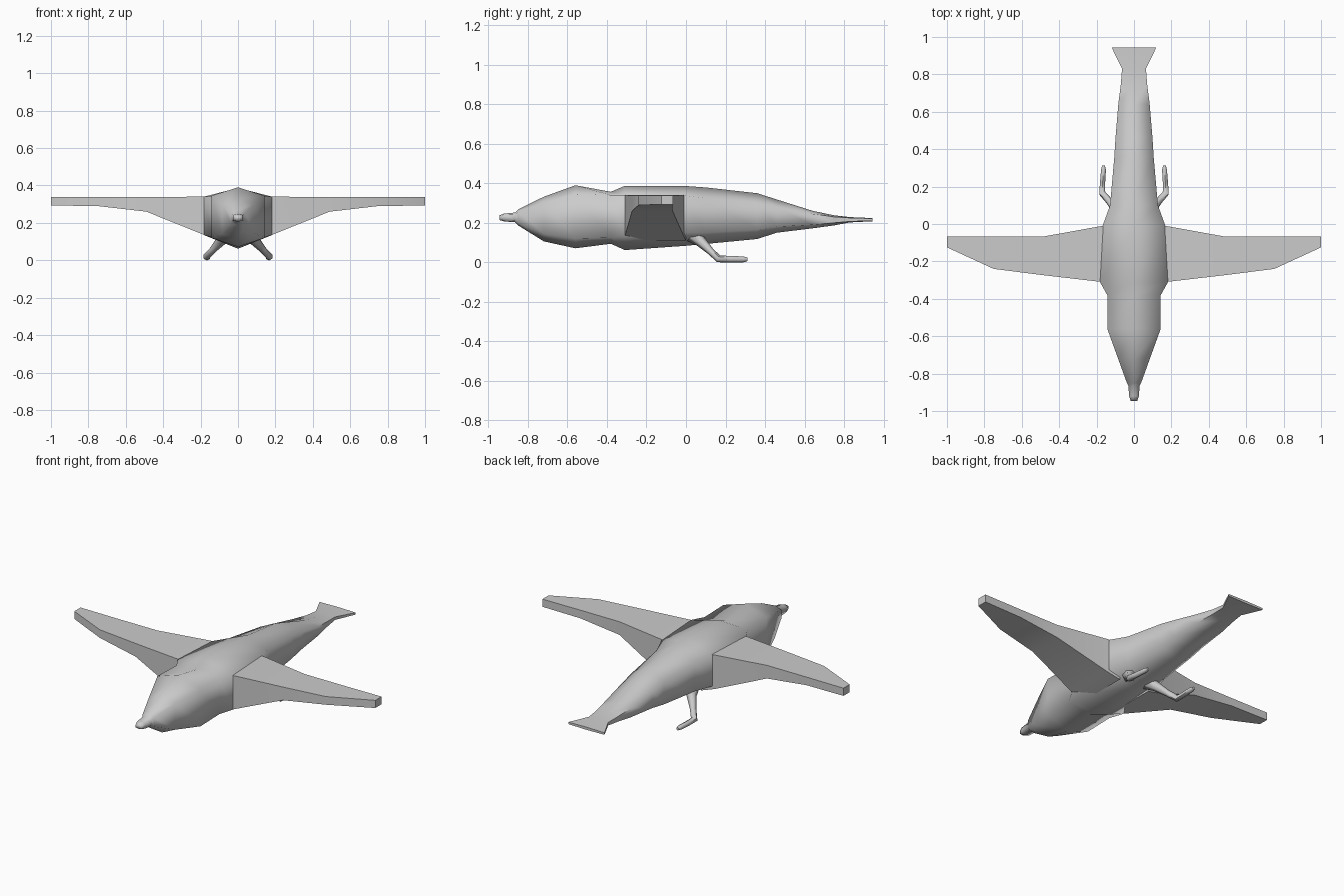
import bpy, bmesh, math
from mathutils import Vector

grey = bpy.data.materials.new("plumage grey")
grey.diffuse_color = (0.6, 0.6, 0.6, 1)


def loft(name, rings, angle=60):
    """Skin a list of equal-length rings and cap both ends."""
    bm = bmesh.new()
    loops = [[bm.verts.new(p) for p in r] for r in rings]
    n = len(rings[0])
    for a, b in zip(loops, loops[1:]):
        for i in range(n):
            j = (i + 1) % n
            bm.faces.new((a[i], a[j], b[j], b[i]))
    bm.faces.new(loops[0])
    bm.faces.new(loops[-1])
    bmesh.ops.recalc_face_normals(bm, faces=bm.faces)
    me = bpy.data.meshes.new(name)
    bm.to_mesh(me)
    bm.free()
    me.materials.append(grey)
    ob = bpy.data.objects.new(name, me)
    bpy.context.collection.objects.link(ob)
    bpy.ops.object.select_all(action='DESELECT')
    ob.select_set(True)
    bpy.context.view_layer.objects.active = ob
    bpy.ops.object.shade_smooth_by_angle(angle=math.radians(angle))
    return ob


def tube(name, path, sides=6):
    """Round tube through (x, y, z, radius) points."""
    pts = [Vector(p[:3]) for p in path]
    rings = []
    for i, p in enumerate(pts):
        d = (pts[min(i + 1, len(pts) - 1)] - pts[max(i - 1, 0)]).normalized()
        u = d.cross(Vector((1, 0, 0))).normalized()
        v = d.cross(u)
        rings.append([p + path[i][3] * (math.cos(t) * u + math.sin(t) * v)
                      for t in (2 * math.pi * k / sides for k in range(sides))])
    return loft(name, rings)


# body from beak to tail: y, half width, top, upper side, lower side, bottom
body = [
    (-0.945, 0.018, 0.238, 0.234, 0.218, 0.214),
    (-0.92, 0.026, 0.247, 0.242, 0.212, 0.207),
    (-0.865, 0.030, 0.252, 0.245, 0.210, 0.203),
    (-0.85, 0.038, 0.268, 0.255, 0.200, 0.187),
    (-0.72, 0.085, 0.332, 0.300, 0.145, 0.106),
    (-0.56, 0.143, 0.390, 0.345, 0.120, 0.071),
    (-0.38, 0.143, 0.357, 0.340, 0.125, 0.094),
    (-0.31, 0.182, 0.387, 0.340, 0.135, 0.062),
    (-0.01, 0.168, 0.387, 0.338, 0.150, 0.083),
    (0.10, 0.128, 0.379, 0.325, 0.150, 0.093),
    (0.36, 0.105, 0.350, 0.300, 0.165, 0.118),
    (0.46, 0.099, 0.318, 0.280, 0.180, 0.150),
    (0.64, 0.084, 0.261, 0.245, 0.190, 0.172),
    (0.75, 0.070, 0.238, 0.230, 0.200, 0.187),
    (0.83, 0.064, 0.229, 0.225, 0.207, 0.202),
    (0.945, 0.120, 0.224, 0.222, 0.210, 0.208),
]
loft("body", [[(0, y, t), (w, y, u), (w, y, l), (0, y, b), (-w, y, l), (-w, y, u)]
              for y, w, t, u, l, b in body], 75)

# wing from root to tip: x, front y, back y, top, bottom
wing = [
    (0.10, -0.315, 0.00, 0.335, 0.110),
    (0.18, -0.309, -0.012, 0.340, 0.135),
    (0.49, -0.273, -0.068, 0.339, 0.260),
    (0.75, -0.240, -0.068, 0.339, 0.290),
    (1.00, -0.125, -0.066, 0.339, 0.293),
]
for s, side in ((-1, "left"), (1, "right")):
    loft(side + "_wing", [[(s * x, f, t), (s * x, k, t), (s * x, k, b), (s * x, f, b)]
                          for x, f, k, t, b in wing], 50)
    # leg with trailing foot
    tube(side + "_leg", [(s * 0.04, 0.00, 0.175, 0.06), (s * 0.09, 0.075, 0.105, 0.028),
                         (s * 0.135, 0.125, 0.055, 0.018), (s * 0.170, 0.165, 0.018, 0.019),
                         (s * 0.168, 0.22, 0.016, 0.016), (s * 0.163, 0.29, 0.015, 0.015),
                         (s * 0.163, 0.312, 0.015, 0.009)])
